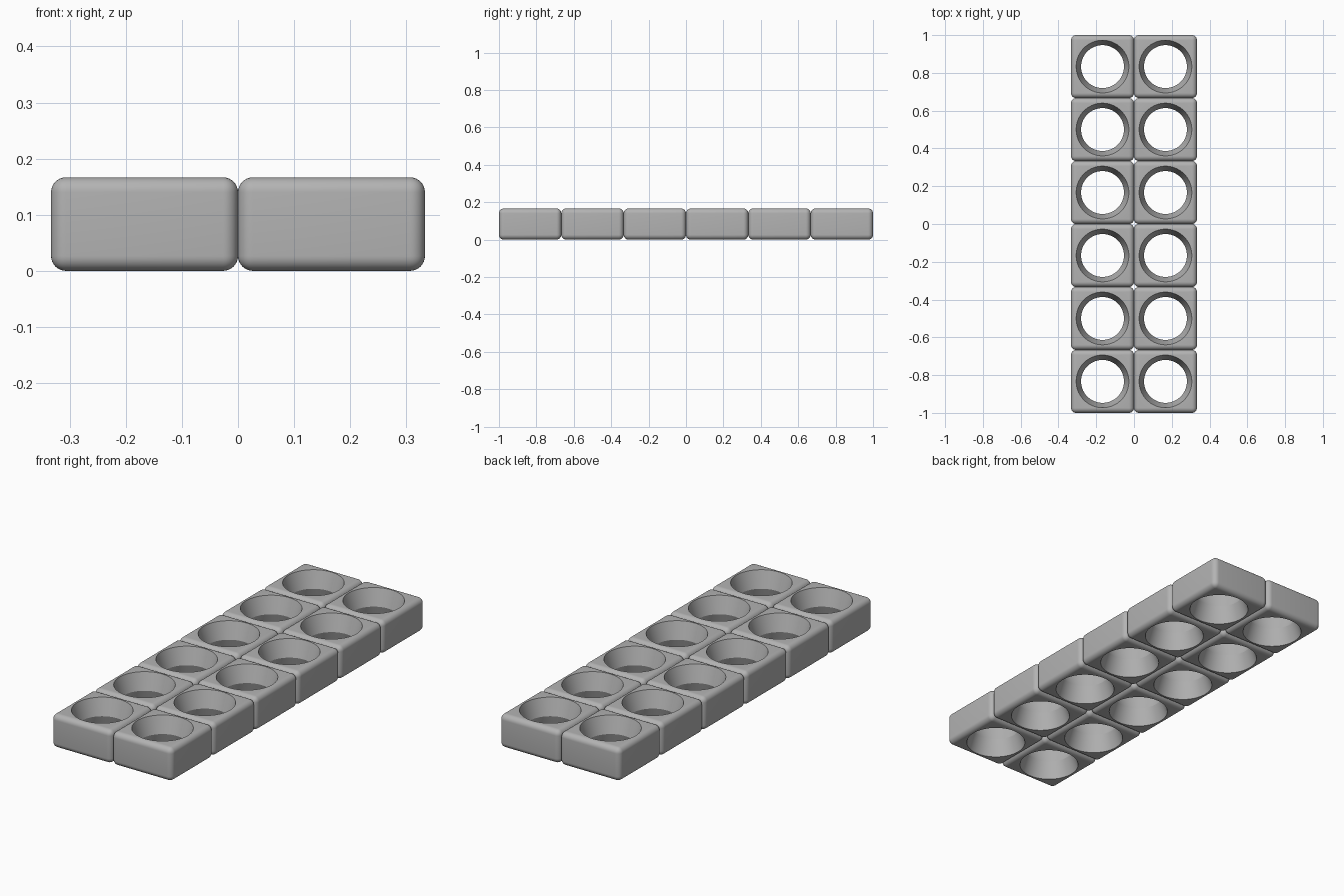
import bpy, bmesh, math
from mathutils import Vector

cube = bpy.data.objects.get("Cube")
if cube:
    bpy.data.objects.remove(cube)

CELL = 1 / 3          # block width
HEIGHT = 1 / 6        # block height
ROUND = 0.0265        # edge rounding
RIM, NECK = 0.1395, 0.1135   # hole radius at the faces and at mid height
COLS, ROWS = 2, 6

grey = bpy.data.materials.new("light_grey")
grey.use_nodes = True
colour = (0.45, 0.45, 0.45, 1)
grey.diffuse_color = colour
grey.node_tree.nodes["Principled BSDF"].inputs["Base Color"].default_value = colour


def add_object(name, bm):
    bmesh.ops.recalc_face_normals(bm, faces=bm.faces)
    mesh = bpy.data.meshes.new(name)
    bm.to_mesh(mesh)
    bm.free()
    obj = bpy.data.objects.new(name, mesh)
    bpy.context.collection.objects.link(obj)
    return obj


# Hourglass cutter: two cones meeting at a narrow neck
bm = bmesh.new()
reach = 1.2
end_z = HEIGHT / 2 * reach
end_r = NECK + (RIM - NECK) * reach
profile = [(0, -end_z), (end_r, -end_z), (NECK, 0), (end_r, end_z), (0, end_z)]
verts = [bm.verts.new((r, 0, z)) for r, z in profile]
edges = [bm.edges.new(pair) for pair in zip(verts, verts[1:])]
bmesh.ops.spin(bm, geom=verts + edges, cent=(0, 0, 0), axis=(0, 0, 1),
               angle=math.tau, steps=96)
bmesh.ops.remove_doubles(bm, verts=bm.verts, dist=0.0001)
cutter = add_object("hole_cutter", bm)
cutter.hide_render = True

# Rounded block with the hole cut through it
bm = bmesh.new()
bmesh.ops.create_cube(bm, size=1)
bmesh.ops.scale(bm, vec=(CELL, CELL, HEIGHT), verts=bm.verts)
bmesh.ops.bevel(bm, geom=bm.edges[:], offset=ROUND, segments=8, profile=0.5,
                affect='EDGES', clamp_overlap=True)
block = add_object("block", bm)
block.data.materials.append(grey)
cutter.data.materials.append(grey)
cut = block.modifiers.new("hole", 'BOOLEAN')
cut.operation = 'DIFFERENCE'
cut.solver = 'EXACT'
cut.object = cutter
bpy.context.view_layer.objects.active = block
block.select_set(True)
bpy.ops.object.modifier_apply(modifier="hole")
bpy.data.objects.remove(cutter)
bpy.ops.object.shade_smooth_by_angle(angle=math.radians(30))

# Grid of identical blocks
for row in range(ROWS):
    for col in range(COLS):
        obj = block if row == col == 0 else block.copy()
        if obj is not block:
            bpy.context.collection.objects.link(obj)
        obj.name = f"block_row{row + 1}_column{col + 1}"
        obj.location = Vector(((col - (COLS - 1) / 2) * CELL,
                               (row - (ROWS - 1) / 2) * CELL, HEIGHT / 2))
